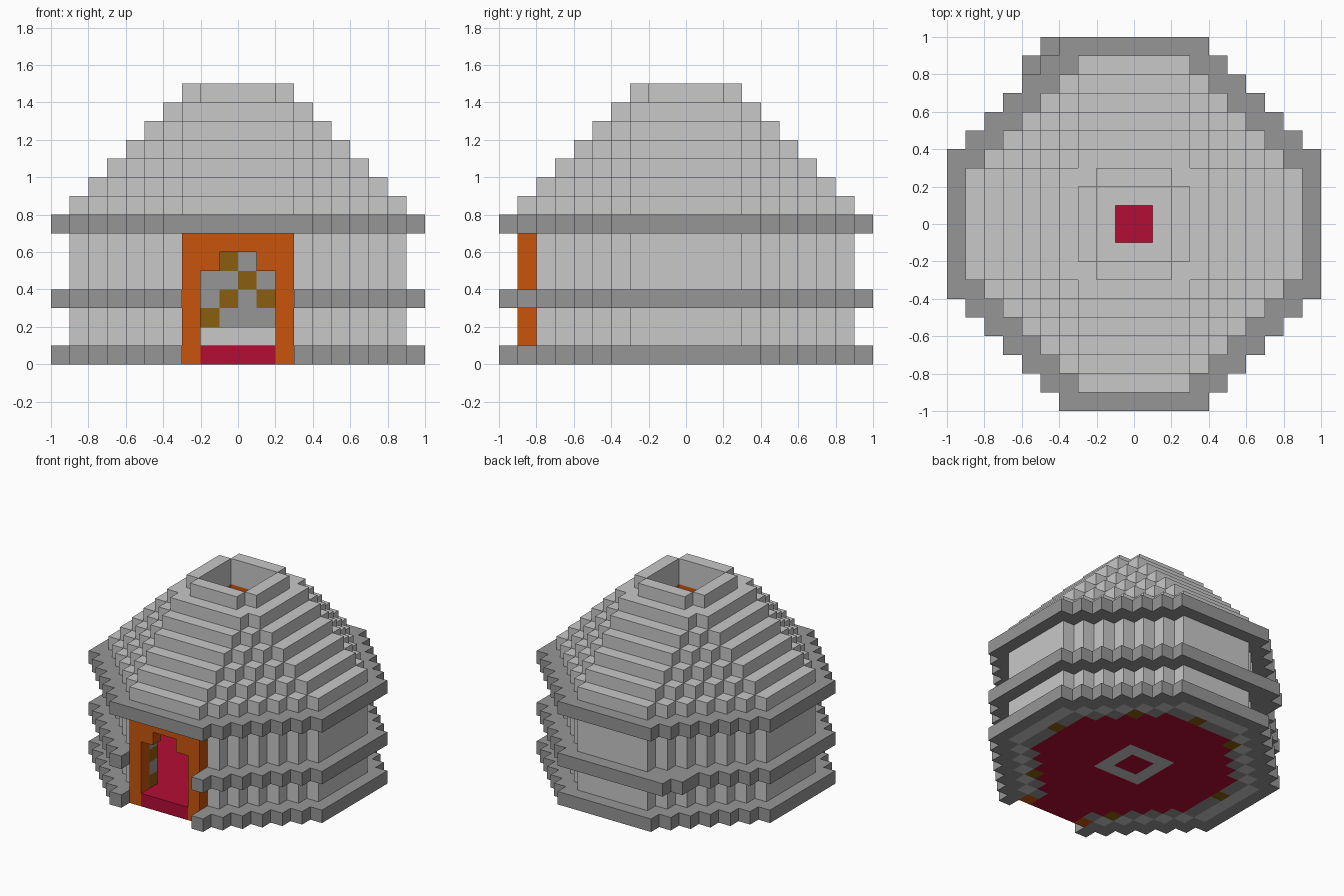
import bpy, bmesh

if "Cube" in bpy.data.objects:
    bpy.data.objects.remove(bpy.data.objects["Cube"])

U = 0.1          # size of one block
owner = {}       # block (i, j, k) -> part name


def material(name, rgb):
    m = bpy.data.materials.new(name)
    m.diffuse_color = (*rgb, 1)
    m.use_nodes = True
    m.node_tree.nodes["Principled BSDF"].inputs["Base Color"].default_value = m.diffuse_color
    return m


LIGHT = material("light grey felt", (0.578, 0.578, 0.578))
DARK = material("dark grey band", (0.305, 0.305, 0.305))
RED = material("red carpet", (0.456, 0.004, 0.033))
ORANGE = material("orange wood", (0.578, 0.091, 0.004))
BROWN = material("brown lattice", (0.258, 0.114, 0.005))


def octagon(r, cut):
    """Blocks of a stepped octagon: half width r, corner limit |x|+|y| <= cut."""
    out = set()
    for i in range(-r, r):
        for j in range(-r, r):
            a, b = max(i + 1, -i), max(j + 1, -j)
            if a + b <= cut:
                out.add((i, j))
    return out


def square(r):
    return octagon(r, 2 * r)


def put(name, plan, k0, k1):
    for i, j in plan:
        for k in range(k0, k1):
            owner[i, j, k] = name


def doorway(plan, half):
    """Remove the door gap from a plan."""
    return {(i, j) for i, j in plan if not (-half <= i < half and j < -6)}


RIM, WALL, INNER, ROOM = octagon(10, 14), octagon(9, 12), octagon(8, 11), octagon(7, 10)

# carpet with door sill
put("carpet", ROOM | {(i, j) for i in range(-2, 2) for j in (-9, -8)}, 0, 1)

# fire pit: stone ring around a red hearth
put("fire_pit", square(2) - square(1), 0, 2)

# felt wall and inner lattice lining
put("wall", doorway(WALL - INNER, 3), 0, 7)
put("wall", WALL - INNER, 7, 8)
for k in range(8):
    for i, j in (doorway(INNER - ROOM, 2) if k < 7 else INNER - ROOM):
        s = j if abs(i + 0.5) > 7 else i
        brown = (s - k) % 4 == 0 or (s + k) % 4 == 0
        owner[i, j, k] = "lattice" if brown else "lining"

# three dark bands around the wall
put("lower_band", doorway(RIM - WALL, 3), 0, 1)
put("middle_band", doorway(RIM - WALL, 3) | {(-5, 9), (-6, 8)}, 3, 4)
put("upper_band", RIM - WALL, 7, 8)

# stepped roof, crown ring and smoke hole
for k in range(8, 13):
    r = 17 - k
    put("roof", octagon(r, r + 3) - octagon(r - 2, r + 1), k, k + 1)
put("crown_ring", octagon(4, 7) - square(2), 12, 13)
put("roof", octagon(4, 7) - square(2), 13, 14)
put("smoke_hole_rim", octagon(3, 5) - square(2), 14, 15)

# door frame with a stepped arch
for k in range(7):
    gap = 2 if k < 5 else 1 if k < 6 else 0
    put("door_frame", {(i, -9) for i in range(-3, 3) if not -gap <= i < gap}, k, k + 1)

COLOURS = {
    "carpet": RED, "fire_pit": LIGHT, "wall": LIGHT, "lattice": BROWN,
    "lining": DARK, "lower_band": DARK, "middle_band": DARK, "upper_band": DARK,
    "roof": LIGHT, "crown_ring": ORANGE, "smoke_hole_rim": LIGHT, "door_frame": ORANGE,
}


def build(name, mat):
    """Make one mesh from the exposed faces of a part's blocks."""
    bm = bmesh.new()
    verts = {}

    def vert(p):
        if p not in verts:
            verts[p] = bm.verts.new([c * U for c in p])
        return verts[p]

    for cell in [c for c, n in owner.items() if n == name]:
        for axis in range(3):
            u, v = (axis + 1) % 3, (axis + 2) % 3
            for side in (0, 1):
                near = list(cell)
                near[axis] += 2 * side - 1
                if tuple(near) in owner:
                    continue
                loop = []
                for du, dv in ((0, 0), (1, 0), (1, 1), (0, 1)):
                    p = list(cell)
                    p[axis] += side
                    p[u] += du
                    p[v] += dv
                    loop.append(vert(tuple(p)))
                bm.faces.new(loop if side else loop[::-1])
    me = bpy.data.meshes.new(name)
    bm.to_mesh(me)
    bm.free()
    me.materials.append(mat)
    bpy.context.collection.objects.link(bpy.data.objects.new(name, me))


for part, mat in COLOURS.items():
    build(part, mat)
